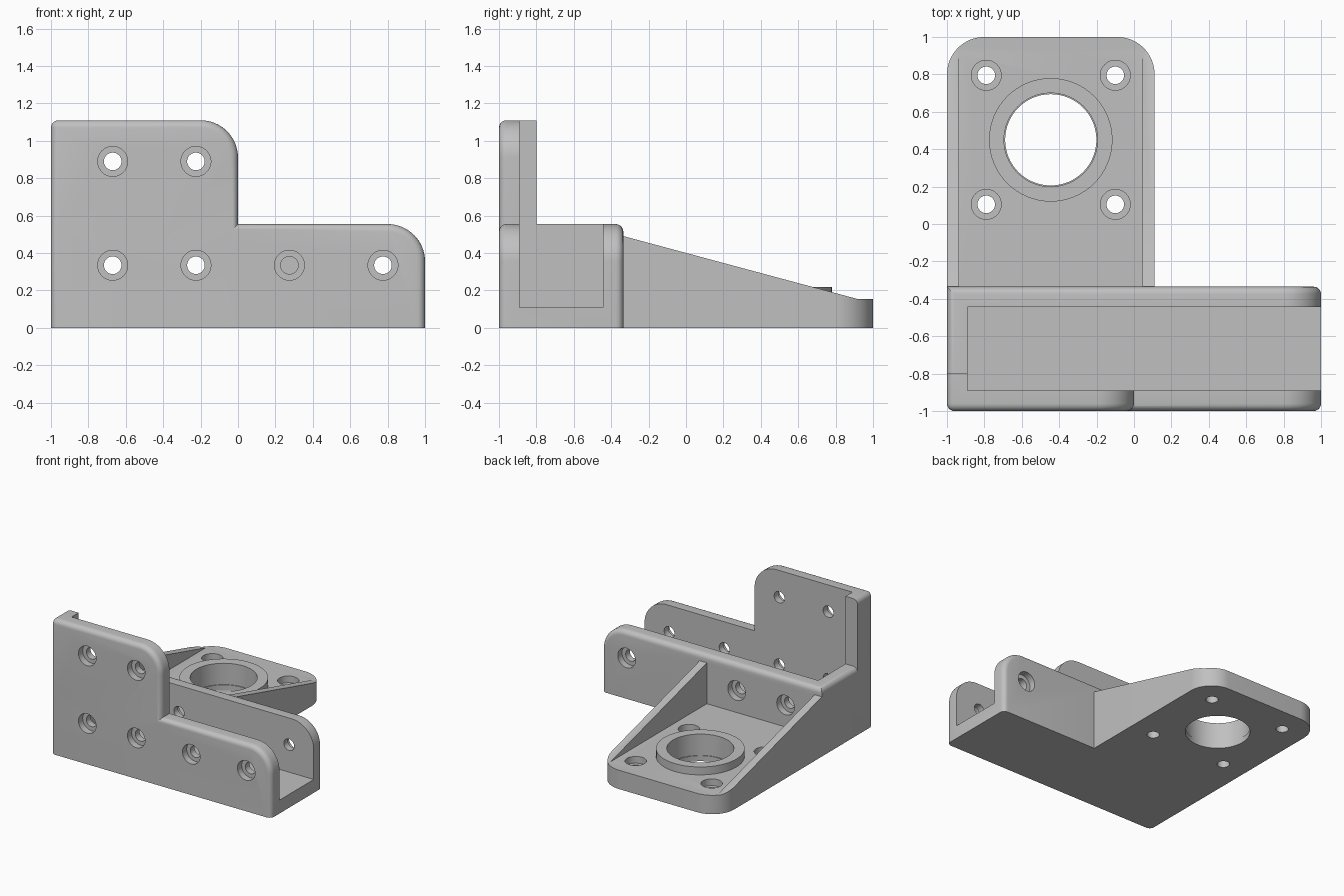
import bpy
import bmesh
from math import cos, sin, pi, radians
from mathutils import Vector

if "Cube" in bpy.data.objects:
    bpy.data.objects.remove(bpy.data.objects["Cube"])

grey = bpy.data.materials.new("plain grey")
grey.use_nodes = True
colour = (0.53, 0.53, 0.53, 1)
grey.diffuse_color = colour
grey.node_tree.nodes["Principled BSDF"].inputs["Base Color"].default_value = colour

WALL = 0.11     # wall thickness
LOW = 0.555     # low wall height
HIGH = 1.11     # tall plate height
BACK = -0.335   # rear face of the channel
EDGE = 0.04     # small edge rounding
CORNER = 0.2    # large corner radius


def arc(cx, cy, r, start, end, n=16):
    return [(cx + r * cos(radians(start + (end - start) * i / n)),
             cy + r * sin(radians(start + (end - start) * i / n))) for i in range(n + 1)]


def prism(name, points, axis, lo, hi, bevel_rule=None):
    """Extrude a 2D outline along an axis, rounding edges chosen by a rule."""
    def place(p, d):
        return {"x": (d, p[0], p[1]), "y": (p[0], d, p[1]), "z": (p[0], p[1], d)}[axis]
    bm = bmesh.new()
    bottom = bm.faces.new([bm.verts.new(place(p, lo)) for p in points])
    ext = bmesh.ops.extrude_face_region(bm, geom=[bottom], use_keep_orig=True)
    move = Vector(place((0, 0), hi - lo))
    bmesh.ops.translate(bm, vec=move, verts=[v for v in ext["geom"] if isinstance(v, bmesh.types.BMVert)])
    bmesh.ops.recalc_face_normals(bm, faces=bm.faces)
    if bevel_rule:
        chosen = [e for e in bm.edges if bevel_rule(e.verts[0].co, e.verts[1].co)]
        bmesh.ops.bevel(bm, geom=chosen, offset=EDGE, segments=5, profile=0.5,
                        affect="EDGES", clamp_overlap=False)
        bmesh.ops.recalc_face_normals(bm, faces=bm.faces)
    mesh = bpy.data.meshes.new(name)
    bm.to_mesh(mesh)
    bm.free()
    obj = bpy.data.objects.new(name, mesh)
    bpy.context.collection.objects.link(obj)
    mesh.materials.append(grey)
    return obj


def box(name, x, y, z):
    return prism(name, [(x[0], y[0]), (x[1], y[0]), (x[1], y[1]), (x[0], y[1])], "z", *z)


def cylinder(name, a, b, r, axis, lo, hi, n=40):
    return prism(name, arc(a, b, r, 0, 360, n)[:-1], axis, lo, hi)


def combine(target, tool, operation="DIFFERENCE"):
    mod = target.modifiers.new(operation.lower(), "BOOLEAN")
    mod.operation, mod.object, mod.solver = operation, tool, "EXACT"
    bpy.context.view_layer.objects.active = target
    bpy.ops.object.modifier_apply(modifier=mod.name)
    bpy.data.objects.remove(tool)


def near(a, b):
    return abs(a - b) < 1e-4


def round_rule(top, base, back):
    """Round the front outline, the left top edge and, if given, the rear outline."""
    def rule(a, b):
        if near(a.z, base) and near(b.z, base):
            return False
        left = near(a.x, -1) and near(b.x, -1)
        if near(a.y, -1) and near(b.y, -1):
            return True
        if left and near(a.z, top) and near(b.z, top):
            return True
        return back is not None and near(a.y, back) and near(b.y, back) and not left
    return rule


# Channel block and the tall front plate
block_outline = [(-1, 0), (1, 0)] + arc(1 - CORNER, LOW - CORNER, CORNER, 0, 90) + [(-1, LOW)]
bracket = prism("mounting_bracket", block_outline, "y", -1, BACK, round_rule(LOW, 0, BACK))
plate_outline = [(-1, 0.2), (0, 0.2)] + arc(-CORNER, HIGH - CORNER, CORNER, 0, 90) + [(-1, HIGH)]
plate = prism("tall_plate", plate_outline, "y", -1, -0.8, round_rule(HIGH, 0.2, None))
combine(bracket, plate, "UNION")

# Channel trough, open at one end
combine(bracket, box("trough", (-1 + WALL, 2), (-1 + WALL, BACK - WALL), (WALL, 2)))

# Rear flange with sloping side ribs
flange_outline = ([(-1, -0.4), (0.11, -0.4)] + arc(0.11 - CORNER, 1 - CORNER, CORNER, 0, 90)
                  + arc(-1 + CORNER, 1 - CORNER, CORNER, 90, 180))
flange = prism("flange", flange_outline, "z", 0, 0.6)
combine(flange, prism("slope", [(-0.6, 0.562), (0.915, 0.155), (2, 0.155), (2, 2), (-0.6, 2)], "x", -2, 2))
combine(flange, box("pocket", (-0.935, 0.045), (-1, 2), (0.155, 2)))

# Raised ring around the bore
cx, cy = -0.445, 0.45
combine(flange, cylinder("ring", cx, cy, 0.33, "z", 0.08, 0.22, 64), "UNION")
combine(bracket, flange, "UNION")
combine(bracket, cylinder("bore", cx, cy, 0.25, "z", 0.045, 1, 64))
combine(bracket, cylinder("bore_lip", cx, cy, 0.244, "z", -1, 1, 64))

# Counterbored holes in the flange
for sx in (-1, 1):
    for sy in (-1, 1):
        x, y = cx + sx * 0.345, cy + sy * 0.345
        combine(bracket, cylinder("hole", x, y, 0.047, "z", -1, 1))
        combine(bracket, cylinder("counterbore", x, y, 0.08, "z", 0.1, 0.3))

# Counterbored holes in the front plate and the rear wall
for x, z in [(-0.67, 0.89), (-0.225, 0.89), (-0.67, 0.335), (-0.225, 0.335), (0.275, 0.335), (0.775, 0.335)]:
    through = z < LOW and x != 0.275
    combine(bracket, cylinder("hole", x, z, 0.047, "y", -2, -0.2 if through else -0.7))
    combine(bracket, cylinder("counterbore", x, z, 0.08, "y", -2, -0.945))
    if through:
        combine(bracket, cylinder("counterbore", x, z, 0.08, "y", BACK - 0.055, -0.2))

# Smooth shading with sharp edges kept
bpy.ops.object.select_all(action="DESELECT")
bracket.select_set(True)
bpy.context.view_layer.objects.active = bracket
bpy.ops.object.shade_smooth_by_angle(angle=radians(30))
